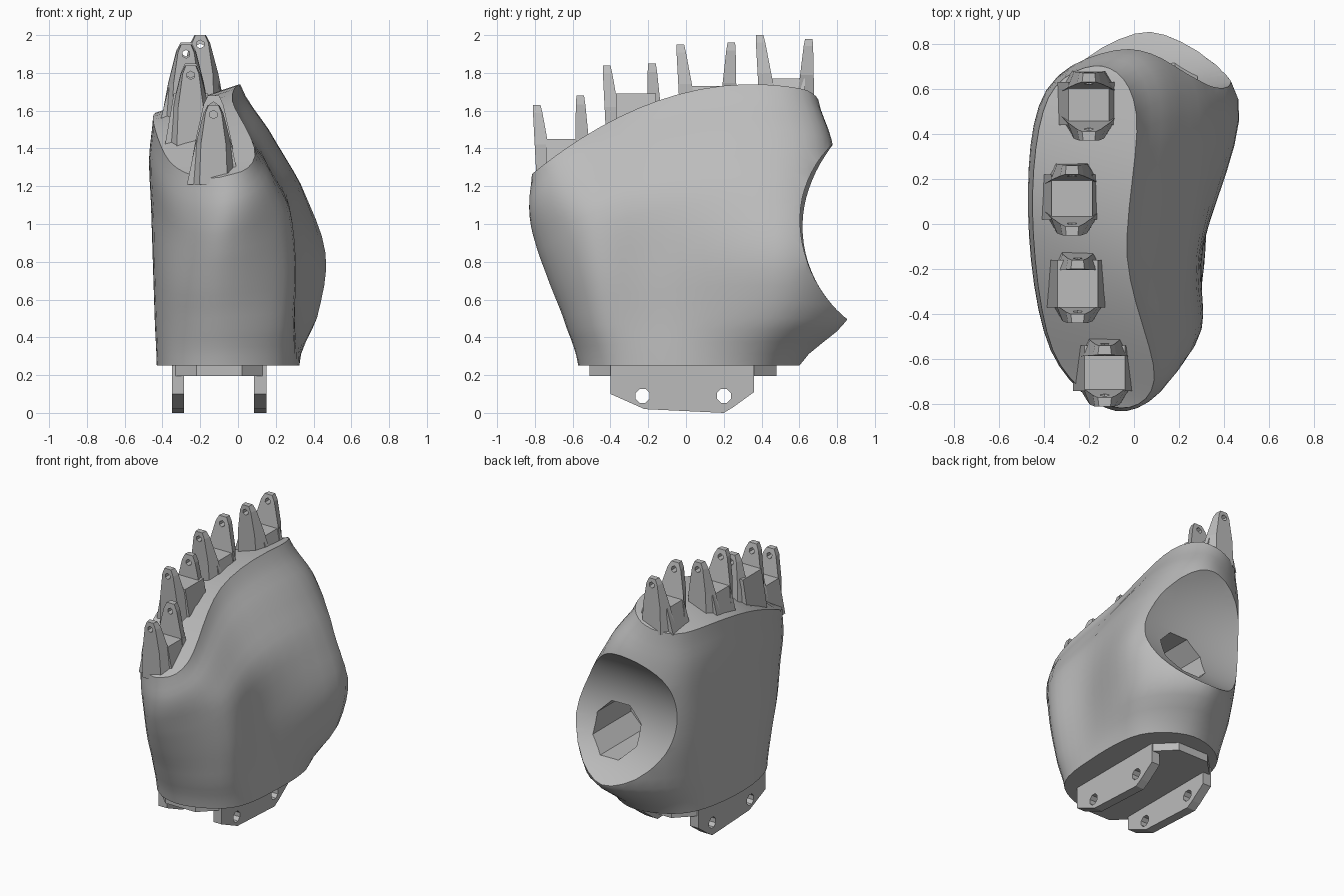
import bpy, bmesh, math
from mathutils import Vector

cube = bpy.data.objects.get("Cube")
if cube:
    bpy.data.objects.remove(cube)

grey = bpy.data.materials.new("plain_grey")
grey.use_nodes = True
COL = (0.5, 0.5, 0.5, 1)
grey.diffuse_color = COL
grey.node_tree.nodes["Principled BSDF"].inputs["Base Color"].default_value = COL


def make(name, bm):
    bmesh.ops.recalc_face_normals(bm, faces=bm.faces)
    me = bpy.data.meshes.new(name)
    bm.to_mesh(me)
    bm.free()
    ob = bpy.data.objects.new(name, me)
    bpy.context.collection.objects.link(ob)
    me.materials.append(grey)
    return ob


def smooth_object(ob, angle):
    bpy.ops.object.select_all(action='DESELECT')
    ob.select_set(True)
    bpy.context.view_layer.objects.active = ob
    bpy.ops.object.shade_smooth_by_angle(angle=math.radians(angle))


def cut(ob, cutter):
    mod = ob.modifiers.new("cut", 'BOOLEAN')
    mod.operation, mod.solver, mod.object = 'DIFFERENCE', 'EXACT', cutter
    bpy.context.view_layer.objects.active = ob
    bpy.ops.object.modifier_apply(modifier=mod.name)
    bpy.data.objects.remove(cutter)


def spline(a, b, c, d, t):
    return 0.5 * (2 * b + (c - a) * t + (2 * a - 5 * b + 4 * c - d) * t * t
                  + (3 * b - a - 3 * c + d) * t ** 3)


def top_z(x, y):
    # arched knuckle line that drops toward the back of the hand
    return 1.74 - 0.35 * (y - 0.35) ** 2 - 0.38 * max(0, -x - 0.04)


# Palm: outlines at rising levels, starting at the front and running round +x
LEVELS = [
    [(-.08, -.57), (.24, -.42), (.32, -.05), (.28, .40), (0, .60), (-.33, .45), (-.43, 0), (-.35, -.42)],
    [(-.08, -.63), (.26, -.47), (.31, -.08), (.41, .52), (.07, .85), (-.33, .56), (-.44, 0), (-.35, -.46)],
    [(-.08, -.72), (.28, -.51), (.30, -.12), (.46, .56), (.07, .86), (-.36, .60), (-.45, .02), (-.36, -.51)],
    [(-.08, -.80), (.25, -.57), (.26, -.15), (.32, .57), (.02, .82), (-.38, .60), (-.46, .05), (-.36, -.54)],
    [(-.08, -.83), (.17, -.65), (.11, -.15), (.16, .56), (-.03, .77), (-.39, .59), (-.47, .05), (-.37, -.56)],
    [(-.10, -.81), (.09, -.69), (-.03, -.15), (.01, .49), (-.14, .70), (-.38, .56), (-.45, .05), (-.36, -.56)],
]
HEIGHTS = [0, .17, .40, .65, .84, 1]
SIDE, STEP = 6, 4


def palm():
    bm = bmesh.new()
    outlines = []
    for pts in LEVELS:
        p = [Vector(q) for q in pts]
        n = len(p)
        outlines.append([spline(p[i - 1], p[i], p[(i + 1) % n], p[(i + 2) % n], k / SIDE)
                         for i in range(n) for k in range(SIDE)])
    last = len(LEVELS) - 1
    rings = []
    for j in range(last * STEP + 1):
        i = min(j // STEP, last - 1)
        t = j / STEP - i
        idx = [max(i - 1, 0), i, i + 1, min(i + 2, last)]
        h = HEIGHTS[i] + (HEIGHTS[i + 1] - HEIGHTS[i]) * t
        ring = []
        for k in range(len(outlines[0])):
            q = spline(*[outlines[m][k] for m in idx], t)
            ring.append(bm.verts.new((q.x, q.y, .25 + h * (top_z(q.x, q.y) - .25))))
        rings.append(ring)
    n = len(rings[0])
    for a, b in zip(rings, rings[1:]):
        for k in range(n):
            bm.faces.new((a[k], a[(k + 1) % n], b[(k + 1) % n], b[k]))
    # caps bridge the two sides of the outline
    for r in (rings[0], rings[-1]):
        for k in range(n // 2):
            quad = [r[k], r[k + 1], r[-k - 1], r[-k]]
            bm.faces.new(list(dict.fromkeys(quad)))
    return make("palm", bm)


def ball(loc, size):
    bm = bmesh.new()
    bmesh.ops.create_uvsphere(bm, u_segments=64, v_segments=40, radius=1)
    bmesh.ops.scale(bm, vec=size, verts=bm.verts)
    bmesh.ops.translate(bm, vec=loc, verts=bm.verts)
    return make("socket_cutter", bm)


def prism(name, outline, axis, lo, hi):
    # extrude a flat outline along x, y or z (axis 0, 1 or 2)
    bm = bmesh.new()
    def point(a, b, d):
        return ((d, a, b), (a, d, b), (a, b, d))[axis]
    ends = [[bm.verts.new(point(a, b, d)) for a, b in outline] for d in (lo, hi)]
    for e in ends:
        bm.faces.new(e)
    n = len(outline)
    for k in range(n):
        bm.faces.new((ends[0][k], ends[0][(k + 1) % n], ends[1][(k + 1) % n], ends[1][k]))
    return make(name, bm)


def circle(cx, cz, r, n):
    return [(cx + r * math.cos(math.tau * (k + .5) / n),
             cz + r * math.sin(math.tau * (k + .5) / n)) for k in range(n)]


# Thumb socket: dished face with a deep eight-sided hole
body = palm()
cut(body, ball((.06, 1.3, .99), (1.35, .72, .63)))
cut(body, prism("hole_cutter", circle(.11, .80, .185, 8), 1, .22, 1.2))
smooth_object(body, 35)

# Wrist flange and the two drilled mounting plates
flange = [(-.22, -.51), (.02, -.51), (.14, -.39), (.14, .36),
          (.02, .48), (-.22, .48), (-.34, .36), (-.34, -.39)]
prism("wrist_flange", flange, 2, .195, .28)
plate = [(-.40, .27), (-.40, .10), (-.22, .02), (.20, 0), (.25, .03), (.36, .11), (.36, .27)]
for name, x in (("left_mount_plate", .085), ("right_mount_plate", -.35)):
    ob = prism(name, plate, 0, x, x + .065)
    for y in (-.23, .20):
        cut(ob, prism("bolt_cutter", circle(y, .09, .04, 8), 0, x - .1, x + .2))


def prong(name, x, y, z0, z1, side, lean):
    # tapered lug, narrower on its outer side, with a clipped tip and pin hole
    bm = bmesh.new()
    h = z1 - z0
    rows = [(0, .135, .05), (.5, .095, .036), (.9, .052, .025), (1, .03, .02)]
    loops = []
    for f, w, d in rows:
        c = y + lean * f
        outer = w * (.55 + .3 * f)
        loops.append([bm.verts.new((x + sx, c + side * sy * d, z0 + f * h))
                      for sx, sy in ((-w, -1), (w, -1), (outer, 1), (-outer, 1))])
    for a, b in zip(loops, loops[1:]):
        for k in range(4):
            bm.faces.new((a[k], a[(k + 1) % 4], b[(k + 1) % 4], b[k]))
    bm.faces.new(loops[0])
    bm.faces.new(loops[-1])
    ob = make(name, bm)
    tip = y + lean * .88
    cut(ob, prism("pin_cutter", circle(x, z0 + .88 * h, .022, 6), 1, tip - .1, tip + .1))


# Finger mounts: x, front y, back y, front top, back top, saddle height
FINGERS = {
    "first": (-.13, -.74, -.54, 1.63, 1.68, 1.45),
    "second": (-.25, -.37, -.16, 1.84, 1.85, 1.69),
    "third": (-.275, .02, .22, 1.95, 1.96, 1.73),
    "fourth": (-.20, .44, .63, 2.0, 1.98, 1.77),
}
for name, (x, y0, y1, t0, t1, saddle) in FINGERS.items():
    base = top_z(x, y0) - .08
    prong(name + "_front_prong", x, y0, base, t0, -1, -.05)
    prong(name + "_back_prong", x, y1, base, t1, 1, 0.02 if y1 > 0 else -.02)
    block = [(x - .14, base), (x + .14, base), (x + .09, saddle), (x - .09, saddle)]
    prism(name + "_saddle", block, 1, y0, y1)
